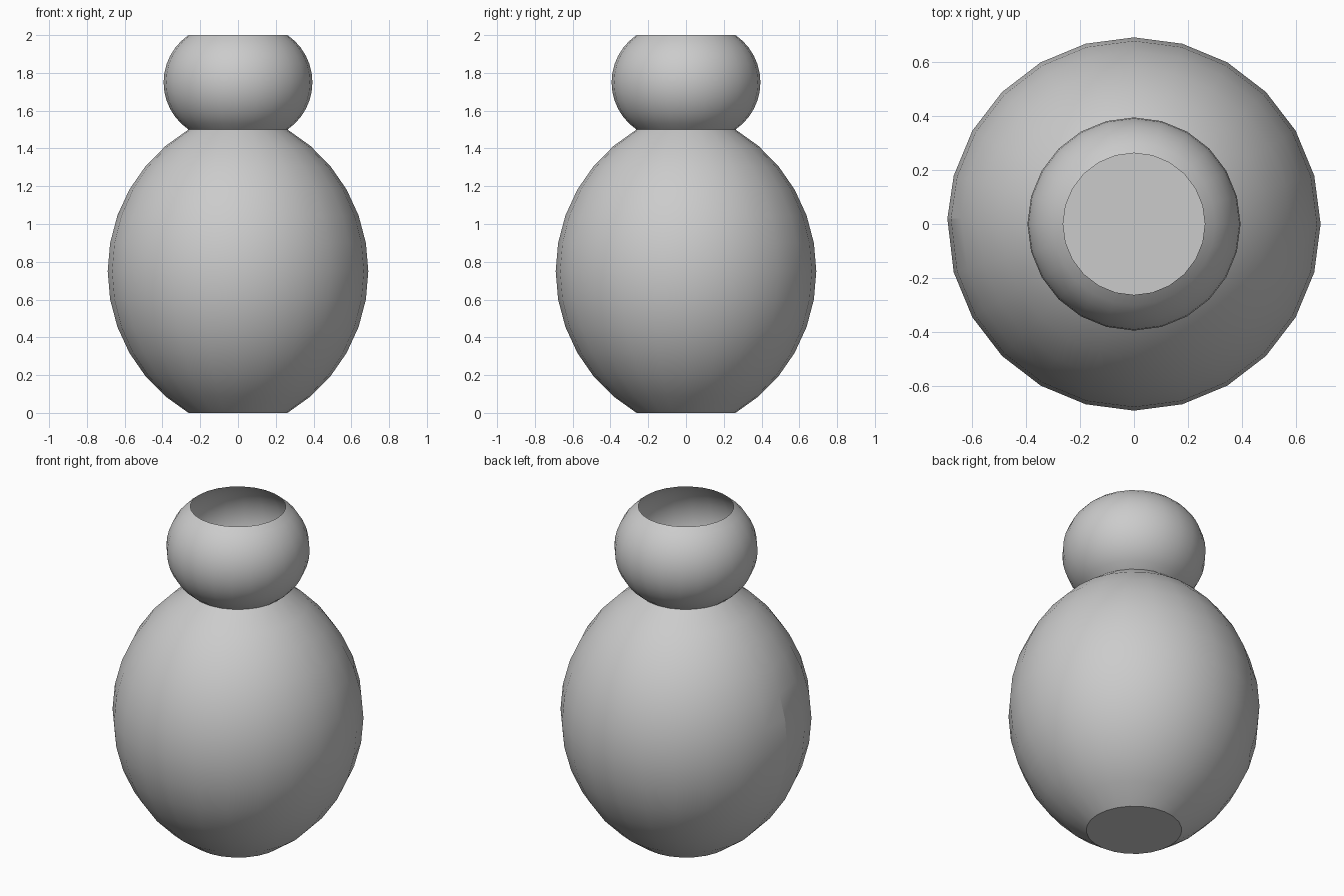
import bpy, bmesh, math

default = bpy.data.objects.get("Cube")
if default:
    bpy.data.objects.remove(default, do_unlink=True)

SIDES = 24
NECK = 0.262


def bulge(z0, z1, r_max, steps):
    """Circular arc from neck radius out to r_max and back."""
    half, sag = (z1 - z0) / 2, r_max - NECK
    radius = (half * half + sag * sag) / (2 * sag)
    limit = math.asin(half / radius)
    points = []
    for i in range(steps + 1):
        a = limit * (2 * i / steps - 1)
        points.append((r_max - radius * (1 - math.cos(a)),
                       (z0 + z1) / 2 + radius * math.sin(a)))
    return points


# Clay material
clay = bpy.data.materials.new("grey clay")
clay.use_nodes = True
clay.diffuse_color = (0.6, 0.6, 0.6, 1)
clay.node_tree.nodes["Principled BSDF"].inputs["Base Color"].default_value = (0.6, 0.6, 0.6, 1)

# Lathed shell: large belly, pinched neck, round open mouth
profile = bulge(0, 1.5, 0.69, 12) + bulge(1.5, 2, 0.394, 12)[1:]
bm = bmesh.new()
rings = []
for r, z in profile:
    rings.append([bm.verts.new((r * math.cos(math.tau * i / SIDES),
                                r * math.sin(math.tau * i / SIDES), z))
                  for i in range(SIDES)])
for low, high in zip(rings, rings[1:]):
    for i in range(SIDES):
        j = (i + 1) % SIDES
        bm.faces.new((low[i], low[j], high[j], high[i]))

# Flat closed base
bm.faces.new(rings[0][::-1])

# Slightly shifted seam down one side of the belly
for ring in rings[2:9]:
    ring[SIDES // 2].co.y += 0.02

mesh = bpy.data.meshes.new("vase")
bm.to_mesh(mesh)
bm.free()
mesh.materials.append(clay)
vase = bpy.data.objects.new("vase", mesh)
bpy.context.collection.objects.link(vase)

# Smooth sides with crisp neck, base rim and seam
bpy.ops.object.select_all(action="DESELECT")
vase.select_set(True)
bpy.context.view_layer.objects.active = vase
bpy.ops.object.shade_smooth_by_angle(angle=math.radians(35))
for edge in mesh.edges:
    a, b = (mesh.vertices[v].co for v in edge.vertices)
    on_seam = all(p.x < 0 and abs(p.y - 0.02) < 0.005 for p in (a, b))
    if on_seam and abs(a.z - b.z) > 0.01:
        edge.use_edge_sharp = True
